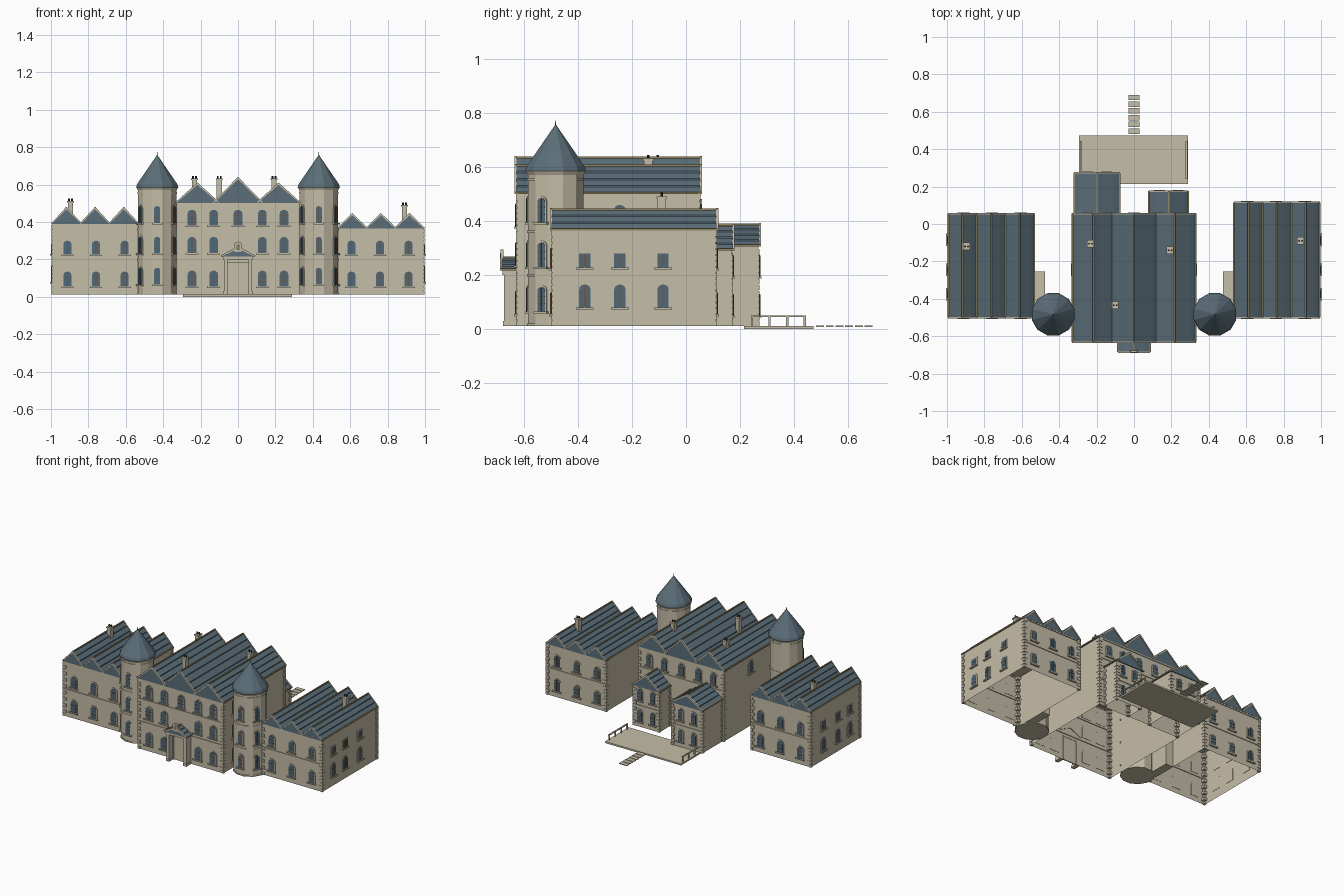
import bpy, bmesh, math
from mathutils import Matrix, Vector

cube = bpy.data.objects.get("Cube")
if cube:
    bpy.data.objects.remove(cube, do_unlink=True)

# Materials
COLOURS = {"stone": (0.56, 0.51, 0.39), "slate": (0.105, 0.155, 0.19),
           "glass": (0.08, 0.14, 0.19), "wood": (0.17, 0.09, 0.045),
           "tan_trim": (0.3, 0.24, 0.12), "dark_pot": (0.03, 0.03, 0.03)}
NAMES = list(COLOURS)
STONE, SLATE, GLASS, WOOD, TAN, DARK = range(6)
mats = []
for name, rgb in COLOURS.items():
    m = bpy.data.materials.new(name)
    m.use_nodes = True
    m.diffuse_color = (*rgb, 1)
    bsdf = m.node_tree.nodes["Principled BSDF"]
    bsdf.inputs["Base Color"].default_value = (*rgb, 1)
    bsdf.inputs["Roughness"].default_value = 0.9
    mats.append(m)

I = Matrix.Identity(4)
parts = {}


def part(name):
    return parts.setdefault(name, bmesh.new())


def prism(name, pts, y0, y1, mat, M=I):
    """Extrude an x-z outline from y0 to y1."""
    bm = part(name)
    a = [bm.verts.new(M @ Vector((x, y0, z))) for x, z in pts]
    b = [bm.verts.new(M @ Vector((x, y1, z))) for x, z in pts]
    faces = [bm.faces.new(a), bm.faces.new(b[::-1])]
    for i in range(len(a)):
        j = (i + 1) % len(a)
        faces.append(bm.faces.new((a[j], a[i], b[i], b[j])))
    for f in faces:
        f.material_index = mat
    bmesh.ops.recalc_face_normals(bm, faces=faces)
    return faces


def box(name, x0, x1, y0, y1, z0, z1, mat=STONE, M=I):
    return prism(name, [(x0, z0), (x1, z0), (x1, z1), (x0, z1)], y0, y1, mat, M)


def ring(name, x, y, r0, r1, z0, z1, mat, n=12):
    """Upright frustum with a flat side facing the front."""
    bm = part(name)
    T = Matrix.Translation((x, y, (z0 + z1) / 2)) @ Matrix.Rotation(math.pi / n, 4, 'Z')
    out = bmesh.ops.create_cone(bm, cap_ends=True, segments=n, radius1=r0,
                                radius2=r1, depth=z1 - z0, matrix=T)
    for f in {f for v in out["verts"] for f in v.link_faces}:
        f.material_index = mat


def wall_shell(name, x0, x1, y0, y1, z1):
    """Walls standing on the ground, open underneath."""
    faces = box(name, x0, x1, y0, y1, 0.012, z1)
    low = [f for f in faces if all(v.co.z < 0.02 for v in f.verts)]
    bmesh.ops.delete(part(name), geom=low, context='FACES')
    # Corner stones, alternately long and short
    n = int((z1 - 0.012) / 0.022)
    for x, sx in ((x0, 1), (x1, -1)):
        for y, sy in ((y0, 1), (y1, -1)):
            for i in range(n):
                a = 0.024 if i % 2 else 0.014
                xs = sorted((x - sx * 0.004, x + sx * a))
                ys = sorted((y - sy * 0.004, y + sy * a))
                z = 0.012 + i * 0.022
                box(name + "_corner_stones", *xs, *ys, z, z + 0.019)


def arch(w, h, low=0.0, n=6):
    rise = w * 0.42
    pts = [(-w / 2, low), (w / 2, low)]
    return pts + [(w / 2 * math.cos(math.pi * i / n), h - rise + rise * math.sin(math.pi * i / n))
                  for i in range(n + 1)]


def window(x, y, z, h, turn=0, w=0.042, arched=True):
    """Window whose outward side is -y before turning (degrees)."""
    M = Matrix.Translation((x, y, z)) @ Matrix.Rotation(math.radians(turn), 4, 'Z')
    def outline(w, h):
        return arch(w, h) if arched else [(-w / 2, 0), (w / 2, 0), (w / 2, h), (-w / 2, h)]
    prism("window_surrounds", outline(w + 0.014, h + 0.007), -0.004, 0.002, STONE, M)
    prism("window_panes", outline(w, h), -0.006, 0.0, GLASS, M)
    box("window_bars", -0.002, 0.002, -0.008, 0, 0, h - 0.002, WOOD, M)
    for t in (0.33, 0.62):
        box("window_bars", -w / 2, w / 2, -0.0075, 0, h * t - 0.001, h * t + 0.001, WOOD, M)
    box("window_sills", -w / 2 - 0.012, w / 2 + 0.012, -0.012, 0.002, -0.008, 0, STONE, M)


def gable_roof(name, x, half, z0, z1, y0, y1, courses=4):
    """Ridge along y, with overlapping slate courses."""
    left = []
    for i in range(courses):
        a, b = i / courses, (i + 1) / courses
        left.append((-half * (1 - a), z0 + (z1 - z0) * a + (0.006 if i else 0.003)))
        left.append((-half * (1 - b), z0 + (z1 - z0) * b))
    pts = [(-half, z0)] + left + [(-px, pz) for px, pz in left[-2::-1]] + [(half, z0)]
    prism(name, [(x + px, pz) for px, pz in pts], y0, y1, SLATE)
    box(name + "_ridge", x - 0.004, x + 0.004, y0, y1, z1 - 0.004, z1 + 0.004, TAN)
    for s in (-1, 1):
        box(name + "_valley", x + s * half - 0.004, x + s * half + 0.004, y0, y1, z0, z0 + 0.008, TAN)
        band = [(x + s * half, z0), (x + s * half, z0 + 0.008), (x, z1 + 0.006), (x, z1 - 0.007)]
        for y in (y0, y1):
            prism(name + "_gable_trim", band, y - 0.004, y + 0.004, STONE)


def chimney(x, y, z0, z1):
    box("chimneys", x - 0.014, x + 0.014, y - 0.016, y + 0.016, z0, z1 - 0.014)
    box("chimneys", x - 0.018, x + 0.018, y - 0.02, y + 0.02, z1 - 0.022, z1 - 0.014)
    for s in (-1, 1):
        ring("chimney_pots", x + s * 0.008, y, 0.005, 0.005, z1 - 0.014, z1, DARK, 8)


def belt(x0, x1, y, z):
    box("belt_courses", x0, x1, y - 0.005, y + 0.005, z, z + 0.008)


# Central block
wall_shell("central_block", -0.325, 0.325, -0.625, 0.05, 0.5)
gable_roof("central_roof", 0, 0.13, 0.5, 0.635, -0.632, 0.055)
for s in (-1, 1):
    gable_roof("side_roof", s * 0.217, 0.114, 0.5, 0.605, -0.632, 0.055)
    window(s * 0.325, -0.245, 0.38, 0.08, s * 90)
for x in (-0.246, -0.13, 0, 0.13, 0.246):
    for z in (0.055, 0.235, 0.38):
        if x or z > 0.3:
            window(x, -0.625, z, 0.085, w=0.046)
    window(x, 0.05, 0.385, 0.08, 180)
for y in (-0.625, 0.05):
    belt(-0.325, 0.325, y, 0.2)
    belt(-0.325, 0.325, y, 0.355)
    belt(-0.33, 0.33, y, 0.492)

# Wings
for s, yb, zw, zr in ((-1, 0.05, 0.39, 0.475), (1, 0.11, 0.365, 0.442)):
    side = "left" if s > 0 else "right"
    xs = sorted((s * 0.535, s * 0.993))
    wall_shell(side + "_wing", *xs, -0.495, yb, zw)
    for x in (0.611, 0.764, 0.917):
        gable_roof(side + "_wing_roof", s * x, 0.0765, zw, zr, -0.5, yb + 0.006, 3)
        for y, turn in ((-0.495, 0), (yb, 180)):
            window(s * (x - 0.005), y, 0.055, 0.08, turn)
            window(s * (x - 0.005), y, 0.225, 0.075, turn)
    for y in (-0.375, -0.245, -0.085):
        window(s * 0.993, y, 0.08, 0.085, s * 90)
        window(s * 0.993, y, 0.228, 0.052, s * 90, arched=False)
    for y in (-0.495, yb):
        belt(*xs, y, 0.195)
        belt(*xs, y, zw - 0.008)
    # Low link between wing and tower
    box("link_blocks", *sorted((s * 0.475, s * 0.535)), -0.42, -0.255, 0.012, 0.3)

# Towers
for s in (-1, 1):
    x, y = s * 0.432, -0.483
    ring("towers", x, y, 0.106, 0.106, 0.012, 0.58, STONE)
    for z in (0.012, 0.195, 0.355, 0.55):
        ring("tower_bands", x, y, 0.109, 0.109, z, z + 0.009, STONE)
    ring("tower_cornices", x, y, 0.108, 0.115, 0.57, 0.585, STONE)
    ring("tower_roofs", x, y, 0.117, 0.111, 0.585, 0.603, SLATE)
    ring("tower_roofs", x, y, 0.111, 0.003, 0.603, 0.755, SLATE)
    ring("tower_finials", x, y, 0.003, 0.001, 0.75, 0.773, DARK, 6)
    r = 0.106 * math.cos(math.pi / 12)
    for turn in (0, 60, -60):
        a = math.radians(turn)
        for z in (0.065, 0.23, 0.395):
            window(x + r * math.sin(a), y - r * math.cos(a), z, 0.09, turn, w=0.032)

# Rear extensions
for name, x0, x1, y1, z0, z1 in (("large_extension", -0.315, -0.08, 0.268, 0.305, 0.387),
                                 ("small_extension", 0.085, 0.285, 0.17, 0.29, 0.382)):
    wall_shell(name, x0, x1, 0.045, y1, z0)
    mid, half = (x0 + x1) / 2, (x1 - x0) / 2
    gable_roof(name + "_roof", mid, half + 0.005, z0, z1, 0.045, y1 + 0.006)
    for s in (-1, 1):
        window(mid + s * 0.05, y1, 0.05, 0.08, 180, w=0.036)
        window(mid + s * 0.05, y1, 0.195, 0.08, 180, w=0.036)
    belt(x0, x1, y1, 0.155)

# Entrance porch
for s in (-1, 1):
    box("porch_pillars", s * 0.066 - 0.01, s * 0.066 + 0.01, -0.675, -0.625, 0.012, 0.205)
    box("porch_pillars", s * 0.066 - 0.013, s * 0.066 + 0.013, -0.678, -0.625, 0.012, 0.03)
    box("door_frame", s * 0.053 - 0.003, s * 0.053 + 0.003, -0.635, -0.622, 0.012, 0.18)
box("door_frame", -0.056, 0.056, -0.635, -0.622, 0.178, 0.186)
box("door", -0.05, 0.05, -0.631, -0.624, 0.012, 0.178)
box("porch_beam", -0.08, 0.08, -0.68, -0.625, 0.2, 0.216)
gable_roof("porch_roof", 0, 0.086, 0.216, 0.265, -0.685, -0.625, 3)
prism("porch_crest", arch(0.04, 0.055), -0.688, -0.676, STONE, Matrix.Translation((0, 0, 0.24)))
prism("porch_crest", arch(0.022, 0.032), -0.69, -0.68, TAN, Matrix.Translation((0, 0, 0.25)))

# Chimneys
for c in ((-0.895, -0.12, 0.42, 0.525), (0.89, -0.09, 0.4, 0.505), (-0.232, -0.105, 0.55, 0.645),
          (0.193, -0.14, 0.55, 0.645), (-0.1, -0.435, 0.52, 0.645)):
    chimney(*c)

# Rear terrace with railings and stepping slabs
box("terrace", -0.293, 0.29, 0.215, 0.473, 0, 0.011)
for x in (-0.283, 0.28):
    for y in (0.245, 0.31, 0.375, 0.44):
        box("railing_posts", x - 0.004, x + 0.004, y - 0.004, y + 0.004, 0.011, 0.046)
    box("railing_rails", x - 0.005, x + 0.005, 0.24, 0.445, 0.044, 0.05)
for i in range(6):
    y = 0.482 + i * 0.036
    box("path_slabs", -0.03, 0.03, y, y + 0.029, 0.008, 0.013)

# Turn every part into an object
for name, bm in parts.items():
    mesh = bpy.data.meshes.new(name)
    used = sorted({f.material_index for f in bm.faces})
    for f in bm.faces:
        f.material_index = used.index(f.material_index)
    bm.to_mesh(mesh)
    bm.free()
    for k in used:
        mesh.materials.append(mats[k])
    bpy.context.scene.collection.objects.link(bpy.data.objects.new(name, mesh))
